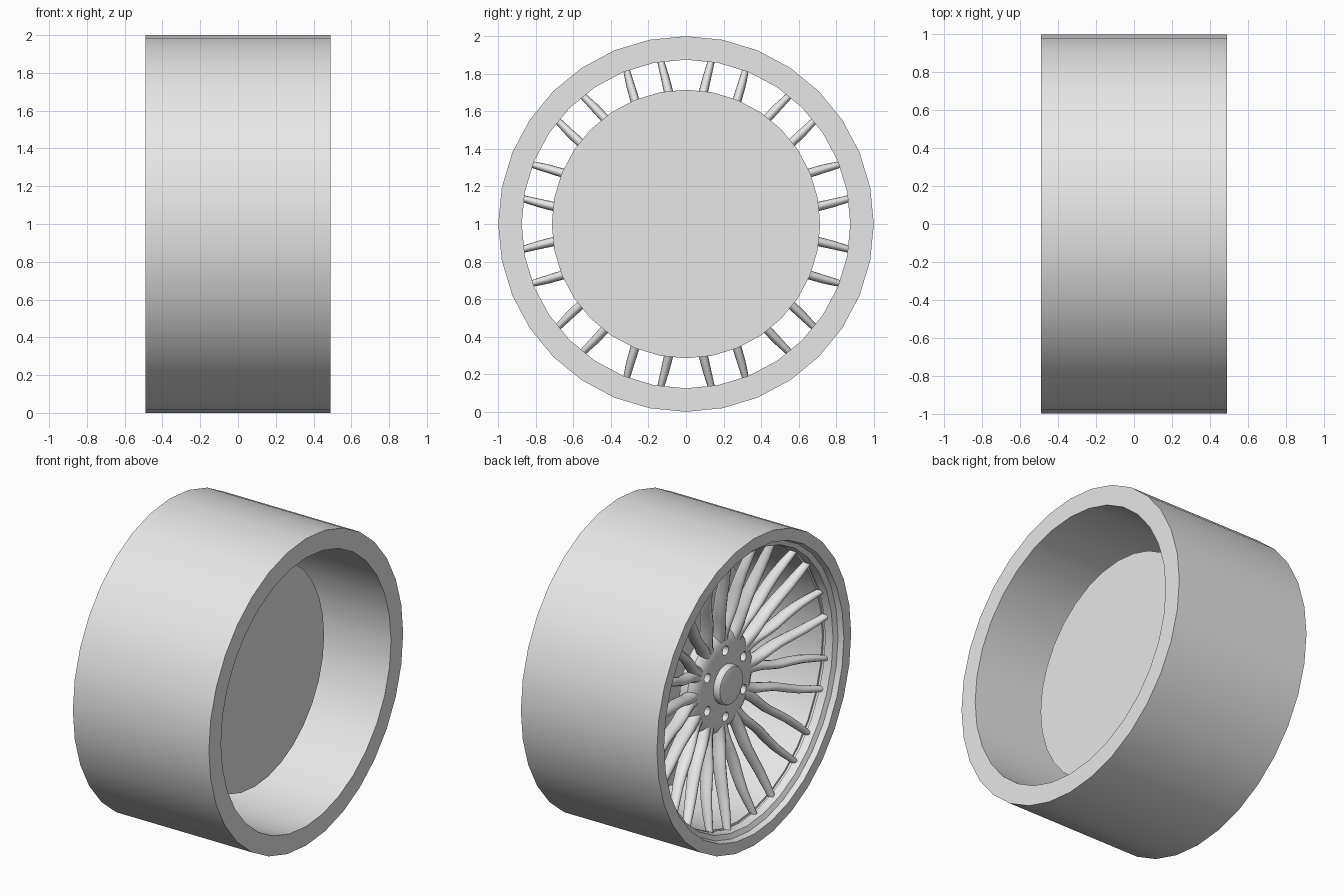
import bpy, bmesh, math
from mathutils import Vector

if "Cube" in bpy.data.objects:
    bpy.data.objects.remove(bpy.data.objects["Cube"])

SIDES = 32
CENTRE_Z = 1.0

grey = bpy.data.materials.new("light_grey")
grey.diffuse_color = (0.8, 0.8, 0.8, 1)
grey.use_nodes = True
grey.node_tree.nodes["Principled BSDF"].inputs["Base Color"].default_value = grey.diffuse_color


def finish(name, bm, angle):
    """Turn a bmesh into a smooth-by-angle object."""
    bmesh.ops.remove_doubles(bm, verts=bm.verts, dist=1e-5)
    bmesh.ops.recalc_face_normals(bm, faces=bm.faces)
    mesh = bpy.data.meshes.new(name)
    bm.to_mesh(mesh)
    bm.free()
    mesh.materials.append(grey)
    ob = bpy.data.objects.new(name, mesh)
    bpy.context.collection.objects.link(ob)
    smooth(ob, angle)
    return ob


def smooth(ob, angle):
    bpy.ops.object.select_all(action='DESELECT')
    ob.select_set(True)
    bpy.context.view_layer.objects.active = ob
    bpy.ops.object.shade_smooth_by_angle(angle=math.radians(angle))


def lathe(name, profile, closed=False, sides=SIDES):
    """Spin (x, radius) points around the axle."""
    bm = bmesh.new()
    rings = []
    for x, r in profile:
        rings.append([bm.verts.new((x, r * math.sin(2 * math.pi * i / sides),
                                    CENTRE_Z + r * math.cos(2 * math.pi * i / sides)))
                      for i in range(sides)])
    count = len(rings) if closed else len(rings) - 1
    for k in range(count):
        a, b = rings[k], rings[(k + 1) % len(rings)]
        for i in range(sides):
            j = (i + 1) % sides
            bm.faces.new((a[i], a[j], b[j], b[i]))
    return finish(name, bm, 30)


# Tyre and barrel, with a stepped lip on the spoke side
lathe("tyre", [(0.49, 1.0), (0.49, 0.875), (-0.37, 0.875), (-0.37, 0.888),
               (-0.39, 0.888), (-0.39, 0.876), (-0.44, 0.885), (-0.455, 0.915),
               (-0.49, 0.925), (-0.49, 1.0)], closed=True)

# Brake disc
lathe("brake_disc", [(0.12, 0), (0.12, 0.715), (0.03, 0.715), (0.03, 0)])

# Hub with six bolt holes
hub = lathe("hub", [(-0.285, 0), (-0.285, 0.23), (-0.278, 0.27), (-0.262, 0.305),
                    (-0.235, 0.325), (-0.18, 0.325), (-0.17, 0.31), (-0.17, 0)])
for k in range(6):
    a = math.radians(60 * k)
    bpy.ops.mesh.primitive_cylinder_add(
        vertices=16, radius=0.03, depth=0.16, rotation=(0, math.pi / 2, 0),
        location=(-0.30, 0.215 * math.sin(a), CENTRE_Z + 0.215 * math.cos(a)))
    cutter = bpy.context.object
    cutter.name = "bolt_cutter"
    cutter.hide_render = True
    mod = hub.modifiers.new("hole", 'BOOLEAN')
    mod.operation = 'DIFFERENCE'
    mod.solver = 'EXACT'
    mod.object = cutter
    bpy.context.view_layer.objects.active = hub
    bpy.ops.object.modifier_apply(modifier="hole")
    bpy.data.objects.remove(cutter)
smooth(hub, 30)

# Hub cap
lathe("hub_cap", [(-0.335, 0), (-0.333, 0.10), (-0.327, 0.118), (-0.315, 0.125),
                  (-0.27, 0.125), (-0.27, 0)])

# Forked spokes: (radius, sideways offset, x, half width, half depth)
PATH = [(0.25, 0.012, -0.235, 0.040, 0.040), (0.32, 0.018, -0.245, 0.036, 0.045),
        (0.38, 0.030, -0.258, 0.030, 0.047), (0.44, 0.048, -0.272, 0.027, 0.047),
        (0.52, 0.068, -0.290, 0.026, 0.045), (0.62, 0.080, -0.312, 0.026, 0.042),
        (0.71, 0.093, -0.337, 0.025, 0.038), (0.80, 0.114, -0.365, 0.023, 0.033),
        (0.875, 0.134, -0.390, 0.019, 0.026)]
SECTION = 12

bm = bmesh.new()
for k in range(12):
    a = math.radians(30 * k)
    out = Vector((0, math.sin(a), math.cos(a)))
    side = Vector((0, math.cos(a), -math.sin(a)))
    for sign in (-1, 1):
        rings = []
        for r, off, x, w, d in PATH:
            along = math.sqrt(r * r - off * off)
            mid = Vector((x, 0, CENTRE_Z)) + out * along + side * off * sign
            ring = []
            for i in range(SECTION):
                t = 2 * math.pi * i / SECTION
                ring.append(bm.verts.new(mid + side * (w * math.cos(t))
                                         + Vector((d * math.sin(t), 0, 0))))
            rings.append(ring)
        for p, q in zip(rings, rings[1:]):
            for i in range(SECTION):
                j = (i + 1) % SECTION
                bm.faces.new((p[i], p[j], q[j], q[i]))
        bm.faces.new(rings[0])
        bm.faces.new(rings[-1])
finish("spokes", bm, 50)
